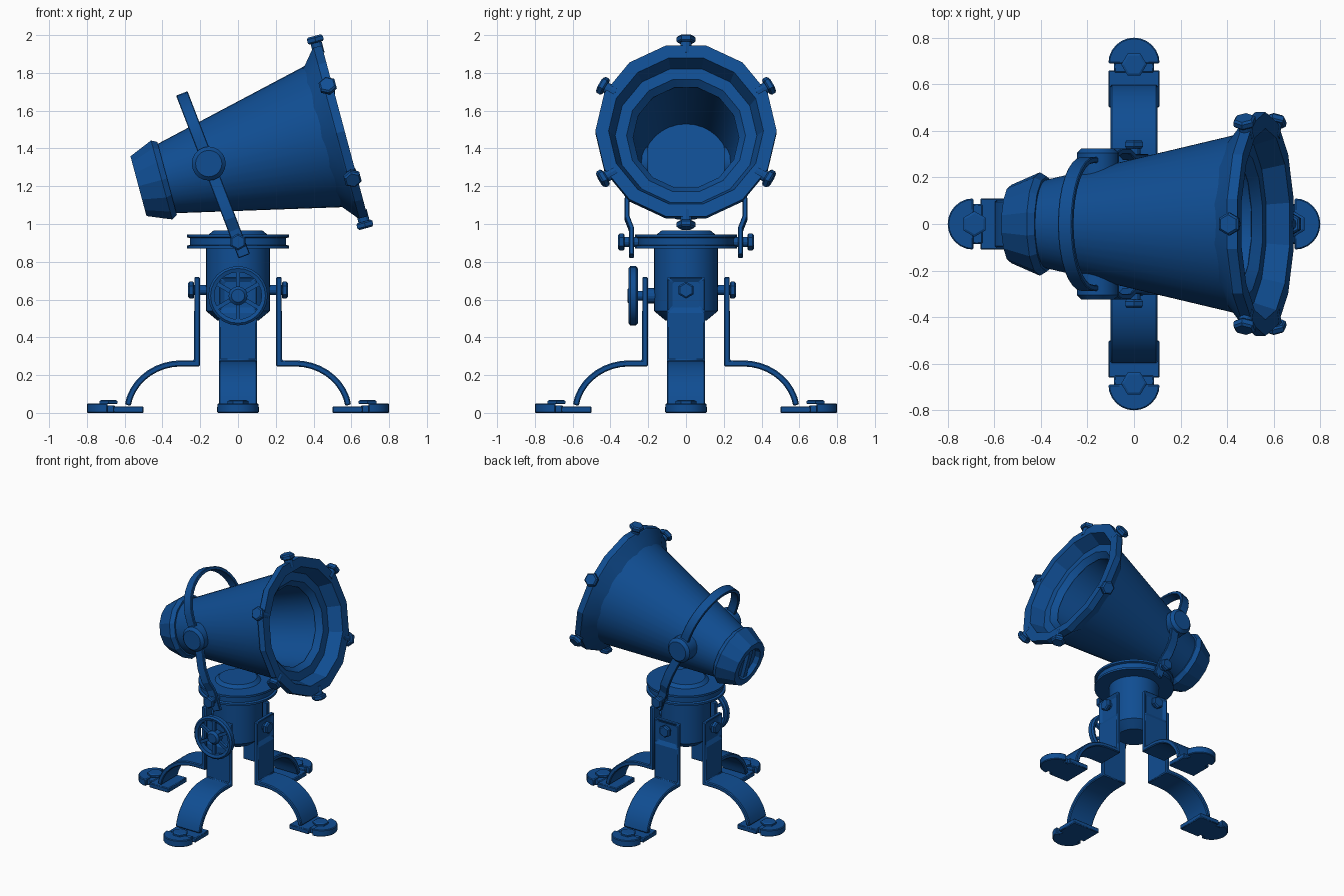
import bpy, bmesh
from math import radians, sin, cos, pi
from mathutils import Matrix, Vector

if "Cube" in bpy.data.objects:
    bpy.data.objects.remove(bpy.data.objects["Cube"])

T = Matrix.Translation
blue = bpy.data.materials.new("blue_paint")
blue.diffuse_color = (0.005, 0.075, 0.29, 1)
blue.use_nodes = True
blue.node_tree.nodes["Principled BSDF"].inputs["Base Color"].default_value = blue.diffuse_color


def rot(deg, axis):
    return Matrix.Rotation(radians(deg), 4, axis)


def aim(pos, direction):
    """Matrix that puts local +Z along direction at pos."""
    return T(Vector(pos)) @ Vector(direction).to_track_quat('Z', 'Y').to_matrix().to_4x4()


def lathe(bm, prof, n, M=Matrix(), closed=False):
    """Spin (radius, height) points about local Z."""
    rings = [[bm.verts.new(M @ Vector((r * cos(pi / 2 + 2 * pi * k / n),
                                       r * sin(pi / 2 + 2 * pi * k / n), z)))
              for k in range(n)] for r, z in prof]
    pairs = list(zip(rings, rings[1:])) + ([(rings[-1], rings[0])] if closed else [])
    for a, b in pairs:
        for k in range(n):
            j = (k + 1) % n
            bm.faces.new((a[k], a[j], b[j], b[k]))
    bmesh.ops.remove_doubles(bm, verts=[v for r in rings for v in r], dist=1e-5)


def prism(bm, pts, z0, z1, M=Matrix()):
    lo = [bm.verts.new(M @ Vector((x, y, z0))) for x, y in pts]
    hi = [bm.verts.new(M @ Vector((x, y, z1))) for x, y in pts]
    bm.faces.new(lo[::-1])
    bm.faces.new(hi)
    for i in range(len(pts)):
        j = (i + 1) % len(pts)
        bm.faces.new((lo[i], lo[j], hi[j], hi[i]))


def ribbon(bm, path, thick, width):
    """Flat strap following an XZ path, width along Y."""
    P = [Vector(p) for p in path]
    rows = []
    for i, p in enumerate(P):
        a = (p - P[i - 1]).normalized() if i else (P[1] - p).normalized()
        b = (P[i + 1] - p).normalized() if i < len(P) - 1 else a
        na, nb = Vector((-a.y, a.x)), Vector((-b.y, b.x))
        m = (na + nb).normalized()
        m *= thick / 2 / m.dot(na)
        rows.append([bm.verts.new((p.x + s * m.x, y * width / 2, p.y + s * m.y))
                     for s, y in ((1, 1), (1, -1), (-1, -1), (-1, 1))])
    for r, q in zip(rows, rows[1:]):
        for k in range(4):
            j = (k + 1) % 4
            bm.faces.new((r[k], r[j], q[j], q[k]))
    bm.faces.new(rows[0])
    bm.faces.new(rows[-1][::-1])
    bmesh.ops.recalc_face_normals(bm, faces=bm.faces[:])


def bolt(bm, M, r, h, shaft=0.0):
    """Hex head starting at the origin of M, with a shank behind it."""
    lathe(bm, [(0, 0), (r * .85, 0), (r, h * .2), (r, h * .75), (r * .8, h), (0, h)], 6, M)
    if shaft:
        lathe(bm, [(0, -shaft), (r * .6, -shaft), (r * .6, 0), (0, 0)], 12, M)


def finish(bm, name, M=Matrix(), bevel=0):
    bmesh.ops.recalc_face_normals(bm, faces=bm.faces[:])
    me = bpy.data.meshes.new(name)
    bm.to_mesh(me)
    bm.free()
    me.transform(M)
    me.materials.append(blue)
    ob = bpy.data.objects.new(name, me)
    bpy.context.collection.objects.link(ob)
    bpy.ops.object.select_all(action='DESELECT')
    ob.select_set(True)
    bpy.context.view_layer.objects.active = ob
    bpy.ops.object.shade_smooth_by_angle(angle=radians(20))
    if bevel:
        m = ob.modifiers.new("edge", 'BEVEL')
        m.width, m.segments, m.angle_limit = bevel, 1, radians(40)
    return ob


# Lamp housing: local Z runs along the beam, tilted 15 degrees up
lamp = T((-.155, 0, 1.30)) @ rot(75, 'Y')

bm = bmesh.new()
lathe(bm, [(.185, -.25), (.387, .63)], 40)
lathe(bm, [(.285, .61), (.23, .03), (0, .03)], 32)
finish(bm, "lamp_body", lamp)

bm = bmesh.new()
lathe(bm, [(.38, .615), (.472, .69), (.48, .70), (.48, .745), (.41, .745), (.375, .65),
           (.315, .65), (.28, .61), (.30, .60), (.37, .60)], 14, closed=True)
finish(bm, "lamp_front_rim", lamp)

bm = bmesh.new()
lathe(bm, [(0, -.35), (.11, -.35), (.12, -.385), (.168, -.385), (.222, -.258),
           (.205, -.228), (0, -.228)], 14)
prism(bm, [(-.11, -.02), (.11, -.02), (.11, .02), (-.11, .02)], -.375, -.34)
finish(bm, "lamp_back_cap", lamp)

bm = bmesh.new()
for k in range(6):
    bolt(bm, rot(60 * k, 'Z') @ T((.49, 0, .72)) @ rot(90, 'Y'), .05, .037, .06)
finish(bm, "rim_bolts", lamp)

# Yoke strap arching over the lamp, with side pivots
side = [(.288, -.525), (.288, -.375), (.312, -.31), (.312, -.21), (.275, -.08), (.275, .12)]
arch = [(.275 * cos(pi * k / 16), .12 + .265 * sin(pi * k / 16)) for k in range(1, 16)]
bm = bmesh.new()
ribbon(bm, side + arch + [(-x, z) for x, z in reversed(side)], .025, .065)
finish(bm, "yoke", T((-.155, 0, 1.32)) @ rot(-21, 'Y') @ rot(90, 'Z'), .004)

for s, label in ((-1, "front"), (1, "back")):
    bm = bmesh.new()
    lathe(bm, [(0, .2), (.09, .2), (.09, .305), (.07, .325), (0, .325)], 20,
          aim((-.155, 0, 1.32), (0, s, 0)))
    finish(bm, label + "_pivot_knob")
    bm = bmesh.new()
    bolt(bm, aim((0, s * .325, .905), (0, s, 0)), .045, .035, .09)
    finish(bm, label + "_yoke_bolt")

# Central drum and swivel flange
bm = bmesh.new()
lathe(bm, [(0, .49), (.11, .49), (.17, .54), (.17, .88), (0, .88)], 32)
finish(bm, "drum")
bm = bmesh.new()
lathe(bm, [(0, .87), (.27, .87), (.27, .885), (.255, .89), (.255, .925), (.27, .93),
           (.27, .945), (.155, .945), (.13, .965), (0, .965)], 32)
finish(bm, "swivel_flange")

# Four curved legs with feet
leg_path = [(.2175, .72), (.2175, .53), (.2175, .262)] + [
    (.30 + .287 * cos(radians(a)), .262 * sin(radians(a))) for a in range(90, 0, -9)]
toe = [(.69 + .11 * cos(radians(a)), .11 * sin(radians(a))) for a in range(-90, 91, 15)]
for k, label in enumerate(("right", "back", "left", "front")):
    turn = rot(90 * k, 'Z')
    bm = bmesh.new()
    ribbon(bm, leg_path, .032, .2)
    panel = [f for f in bm.faces if f.normal.x > .9 and f.calc_center_median().z > .55]
    bmesh.ops.inset_region(bm, faces=panel, thickness=.04, depth=0)
    bmesh.ops.translate(bm, verts=list({v for f in panel for v in f.verts}), vec=(-.016, 0, 0))
    finish(bm, label + "_leg", turn, .006)

    bm = bmesh.new()
    prism(bm, [(.5, -.11), (.66, -.11), (.66, .11), (.5, .11)], 0, .035)
    prism(bm, [(.65, -.085), (.70, -.085), (.70, .085), (.65, .085)], 0, .04)
    prism(bm, toe, 0, .05)
    finish(bm, label + "_foot", turn, .005)

    bm = bmesh.new()
    bolt(bm, T((.685, 0, .046)), .055, .022)
    if label != "front":
        bolt(bm, aim((.232, 0, .65), (1, 0, 0)), .045, .032, .08)
    finish(bm, label + "_leg_bolts", turn)

# Six-spoked handwheel on the front
wheel = aim((0, 0, .62), (0, -1, 0))
bm = bmesh.new()
lathe(bm, [(.125, .262), (.145, .255), (.157, .265), (.157, .295), (.145, .305), (.125, .298)],
      24, closed=True)
lathe(bm, [(0, .15), (.04, .15), (.04, .20), (.025, .20), (.025, .255), (.05, .255),
           (.05, .295), (.035, .31), (0, .31)], 16)
for k in range(6):
    prism(bm, [(.04, -.011), (.13, -.011), (.13, .011), (.04, .011)], .27, .29,
          rot(60 * k + 30, 'Z'))
finish(bm, "handwheel", wheel)
